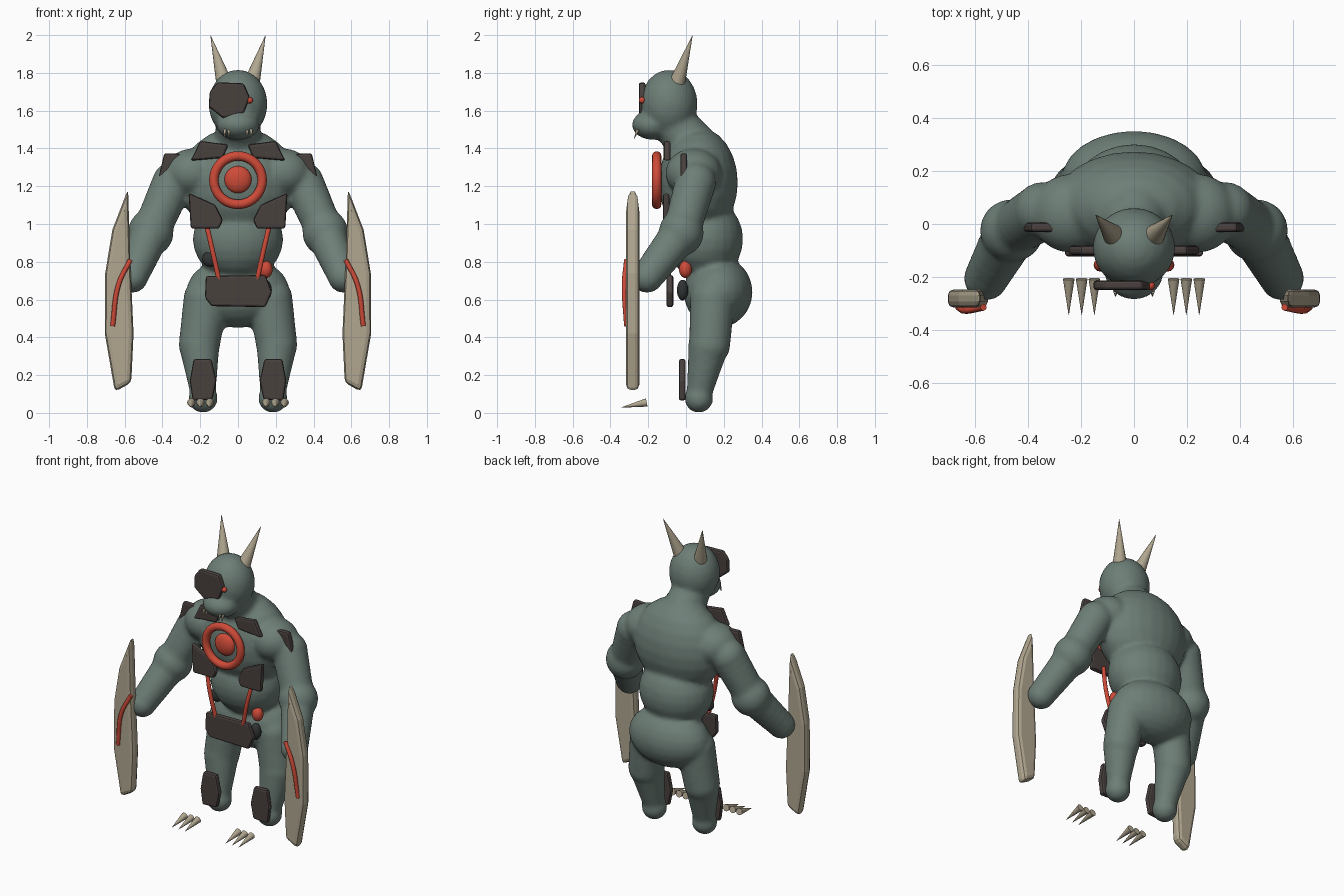
import bpy, bmesh, math
from mathutils import Vector, Matrix

if "Cube" in bpy.data.objects:
    bpy.data.objects.remove(bpy.data.objects["Cube"])


def material(name, rgb):
    m = bpy.data.materials.new(name)
    m.diffuse_color = (*rgb, 1)
    m.use_nodes = True
    m.node_tree.nodes["Principled BSDF"].inputs["Base Color"].default_value = m.diffuse_color
    return m


SKIN = material("grey_green_skin", (0.155, 0.21, 0.185))
PLATE = material("dark_brown_plate", (0.066, 0.052, 0.048))
RED = material("red_glow", (0.62, 0.07, 0.04))
BONE = material("bone", (0.44, 0.385, 0.28))
POD = material("charcoal", (0.03, 0.034, 0.034))


def finish(bm, name, mat, smooth=True):
    bmesh.ops.recalc_face_normals(bm, faces=bm.faces)
    me = bpy.data.meshes.new(name)
    for f in bm.faces:
        f.smooth = smooth and len(f.verts) <= 4
    bm.to_mesh(me)
    bm.free()
    me.materials.append(mat)
    ob = bpy.data.objects.new(name, me)
    bpy.context.collection.objects.link(ob)
    return ob


def blob(bm, c, r, seg=24):
    m = Matrix.Translation(c) @ Matrix.Diagonal((*r, 1))
    bmesh.ops.create_uvsphere(bm, u_segments=seg, v_segments=seg // 2, radius=1, matrix=m)


def limb(bm, a, ra, b, rb, n=7):
    a, b = Vector(a), Vector(b)
    for i in range(n + 1):
        t = i / n
        blob(bm, a.lerp(b, t), (ra + (rb - ra) * t,) * 3)


def ball(name, c, r, mat):
    bm = bmesh.new()
    blob(bm, c, r)
    return finish(bm, name, mat)


def spike(name, base, tip, r, mat=BONE):
    base, tip = Vector(base), Vector(tip)
    d = tip - base
    m = Matrix.Translation((base + tip) / 2) @ d.to_track_quat('Z', 'Y').to_matrix().to_4x4()
    bm = bmesh.new()
    bmesh.ops.create_cone(bm, cap_ends=True, segments=16, radius1=r, radius2=0.0005,
                          depth=d.length, matrix=m)
    return finish(bm, name, mat)


def slab(name, outline, y, thick, mat=PLATE, bevel=0.012, side=1):
    """Bevelled prism from an (x, z) outline."""
    bm = bmesh.new()
    f = bm.faces.new([bm.verts.new((side * x, y - thick / 2, z)) for x, z in outline])
    ex = bmesh.ops.extrude_face_region(bm, geom=[f])
    bmesh.ops.translate(bm, vec=(0, thick, 0),
                        verts=[v for v in ex["geom"] if isinstance(v, bmesh.types.BMVert)])
    ob = finish(bm, name, mat, False)
    mod = ob.modifiers.new("bevel", 'BEVEL')
    mod.width = bevel
    mod.segments = 2
    return ob


def tube(name, pts, r, mat=RED):
    cu = bpy.data.curves.new(name, 'CURVE')
    cu.dimensions = '3D'
    cu.bevel_depth = r
    cu.bevel_resolution = 3
    cu.use_fill_caps = True
    sp = cu.splines.new('BEZIER')
    sp.bezier_points.add(len(pts) - 1)
    for bp, p in zip(sp.bezier_points, pts):
        bp.co = p
        bp.handle_left_type = bp.handle_right_type = 'AUTO'
    cu.materials.append(mat)
    ob = bpy.data.objects.new(name, cu)
    bpy.context.collection.objects.link(ob)
    return ob


# fused body: head, torso, arms and legs
bm = bmesh.new()
blob(bm, (0, -0.09, 1.635), (0.157, 0.152, 0.182))      # skull
blob(bm, (0, -0.175, 1.525), (0.115, 0.112, 0.08))      # muzzle
limb(bm, (0, -0.07, 1.54), 0.115, (0, 0.03, 1.42), 0.13)  # neck
blob(bm, (0, 0.065, 1.22), (0.31, 0.21, 0.292))         # chest
blob(bm, (0, 0.1, 0.92), (0.24, 0.203, 0.22))           # belly
blob(bm, (0, 0.17, 0.64), (0.275, 0.183, 0.19))         # hips
for s in (-1, 1):
    sh, el, ha = (s * 0.345, 0.05, 1.22), (s * 0.462, -0.025, 0.955), (s * 0.56, -0.205, 0.72)
    blob(bm, (s * 0.24, 0.04, 1.27), (0.15, 0.15, 0.13))  # shoulder mass
    limb(bm, sh, 0.11, el, 0.1)                           # upper arm
    blob(bm, el, (0.122, 0.12, 0.125))                    # elbow
    limb(bm, el, 0.105, ha, 0.085)                        # forearm
    limb(bm, (s * 0.17, 0.14, 0.6), 0.12, (s * 0.205, 0.125, 0.36), 0.11)   # thigh
    limb(bm, (s * 0.205, 0.12, 0.36), 0.108, (s * 0.187, 0.075, 0.13), 0.072)  # shin
    blob(bm, (s * 0.185, 0.068, 0.077), (0.078, 0.076, 0.077))              # foot
body = finish(bm, "body", SKIN)
rm = body.modifiers.new("fuse", 'REMESH')
rm.mode = 'VOXEL'
rm.voxel_size = 0.014
rm.use_smooth_shade = True
sm = body.modifiers.new("soften", 'SMOOTH')
sm.factor = 0.5
sm.iterations = 6

# face: eye plate and eye
slab("eye_plate", [(-0.15, 1.7), (-0.11, 1.75), (0.03, 1.745), (0.062, 1.67), (0.03, 1.585),
                   (-0.08, 1.56), (-0.155, 1.62)], -0.232, 0.036)
ball("eye", (0.062, -0.233, 1.655), (0.017,) * 3, RED)

# chest ring and core
bpy.ops.mesh.primitive_torus_add(major_radius=0.128, minor_radius=0.025, major_segments=48,
                                 minor_segments=12, location=(0, -0.155, 1.232),
                                 rotation=(math.pi / 2, 0, 0))
ring = bpy.context.object
ring.name = "chest_ring"
ring.data.materials.append(RED)
bpy.ops.object.shade_smooth()
ball("chest_core", (0, -0.135, 1.235), (0.072, 0.035, 0.072), RED)

# belt plate
slab("belt_plate", [(-0.17, 0.725), (0.145, 0.73), (0.18, 0.64), (0.145, 0.56),
                    (-0.14, 0.565), (-0.175, 0.61)], -0.085, 0.036)

# paired armour, weapons, horns, teeth and claws
for s, tag in ((-1, "left"), (1, "right")):
    slab(tag + "_collar_plate", [(0.2, 1.44), (0.05, 1.42), (0.08, 1.35), (0.25, 1.335)],
         -0.1, 0.036, side=s)
    slab(tag + "_rib_plate", [(0.262, 1.165), (0.12, 1.1), (0.08, 1.02), (0.1, 0.975),
                              (0.25, 0.975)], -0.105, 0.036, side=s)
    slab(tag + "_shoulder_plate", [(0.39, 1.375), (0.27, 1.37), (0.25, 1.32), (0.3, 1.23),
                                   (0.425, 1.23)], -0.012, 0.036, side=s)
    slab(tag + "_shin_plate", [(0.235, 0.285), (0.14, 0.285), (0.115, 0.17), (0.135, 0.07),
                               (0.24, 0.065), (0.255, 0.17)], -0.02, 0.036, side=s)
    slab(tag + "_arm_blade", [(0.582, 1.185), (0.665, 0.97), (0.703, 0.74), (0.705, 0.42),
                              (0.652, 0.112), (0.565, 0.16), (0.553, 0.42), (0.57, 0.8)],
         -0.282, 0.07, BONE, 0.024, s)
    tube(tag + "_blade_tube", [(s * 0.57, -0.315, 0.81), (s * 0.632, -0.327, 0.68),
                               (s * 0.664, -0.315, 0.46)], 0.013)
    tube(tag + "_belly_tube", [(s * 0.17, -0.085, 1.01), (s * 0.14, -0.1, 0.88),
                               (s * 0.1, -0.09, 0.7)], 0.013)
    spike(tag + "_horn", (s * 0.075, -0.045, 1.755), (s * 0.146, 0.035, 2.0), 0.042)
    for i, x in enumerate((0.048, 0.07)):
        spike(f"{tag}_tooth_{i}", (s * x, -0.255, 1.5), (s * x, -0.275, 1.45), 0.009)
    for i, x in enumerate((0.15, 0.198, 0.247)):
        spike(f"{tag}_toe_claw_{i}", (s * x, -0.208, 0.055), (s * x, -0.345, 0.028), 0.022)

# belly pods
ball("red_pod", (0.147, -0.003, 0.76), (0.036, 0.034, 0.046), RED)
ball("lower_dark_pod", (0.145, -0.018, 0.65), (0.034, 0.03, 0.055), POD)
ball("upper_dark_pod", (-0.145, -0.02, 0.815), (0.045, 0.03, 0.042), POD)
